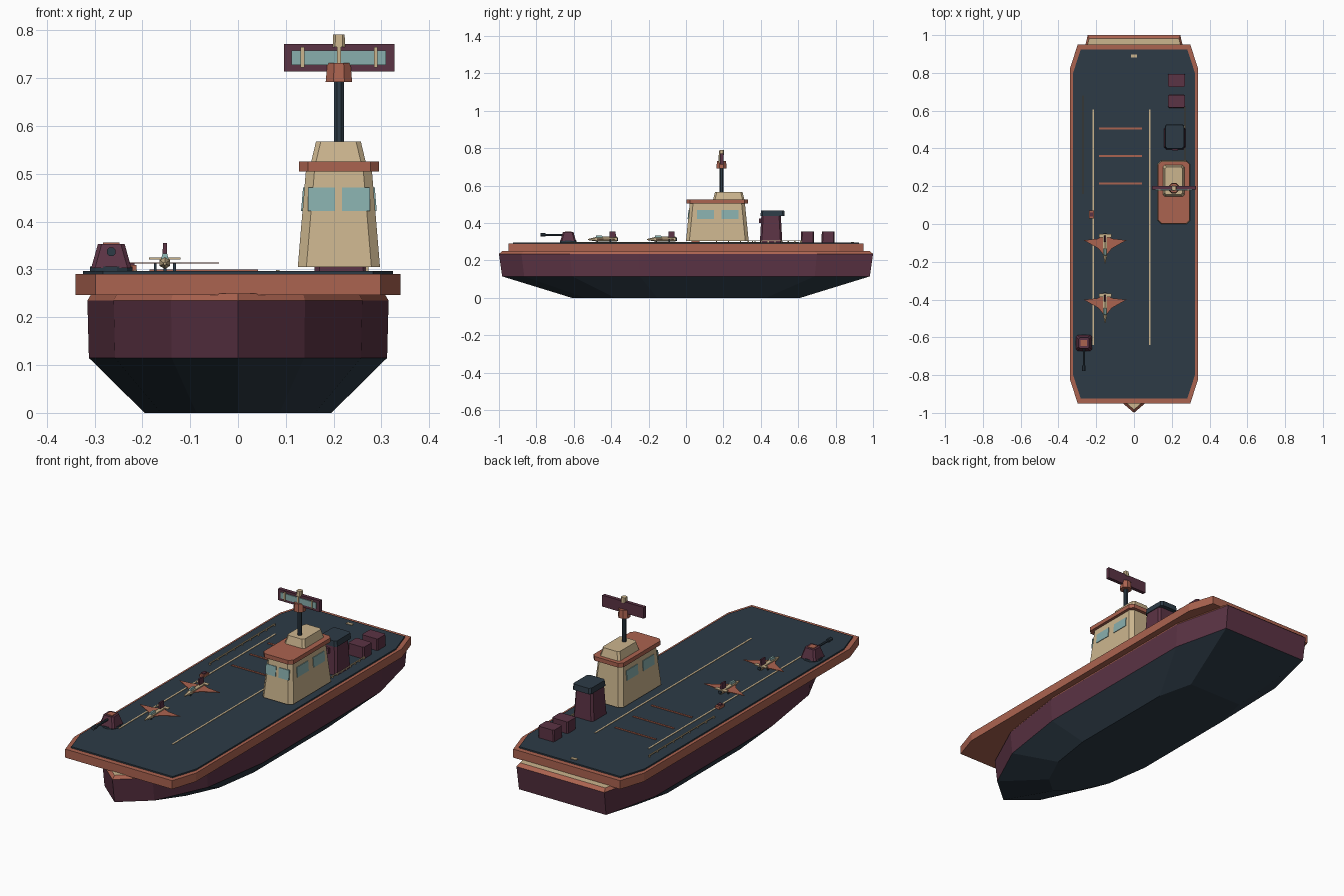
import bpy, math
from mathutils import Vector

cube = bpy.data.objects.get("Cube")
if cube:
    bpy.data.objects.remove(cube)


def material(name, rgb):
    m = bpy.data.materials.new(name)
    m.use_nodes = True
    m.diffuse_color = (*rgb, 1)
    m.node_tree.nodes["Principled BSDF"].inputs["Base Color"].default_value = (*rgb, 1)
    return m


COPPER = material("copper", (.41, .125, .08))
TAN = material("tan", (.60, .46, .27))
PLUM = material("plum", (.105, .033, .058))
NAVY = material("navy", (.026, .043, .061))
TEAL = material("teal", (.25, .43, .42))


def loft(name, rings, mats, rule=None):
    """Skin matching rings of points, cap both ends, colour faces by rule."""
    n = len(rings[0])
    verts = [p for r in rings for p in r]
    faces = [tuple(reversed(range(n)))]
    for k in range(len(rings) - 1):
        a, b = k * n, k * n + n
        faces += [(a + i, a + (i + 1) % n, b + (i + 1) % n, b + i) for i in range(n)]
    faces.append(tuple(range(len(verts) - n, len(verts))))
    mesh = bpy.data.meshes.new(name)
    mesh.from_pydata(verts, [], faces)
    mesh.update()
    for m in mats:
        mesh.materials.append(m)
    if rule:
        for f in mesh.polygons:
            f.material_index = rule(f)
    obj = bpy.data.objects.new(name, mesh)
    bpy.context.collection.objects.link(obj)
    return obj


def ring(x0, x1, y0, y1, z, c=0):
    """Rectangle at height z, with corners cut by c."""
    if not c:
        return [(x0, y0, z), (x1, y0, z), (x1, y1, z), (x0, y1, z)]
    return [(x0 + c, y0, z), (x1 - c, y0, z), (x1, y0 + c, z), (x1, y1 - c, z),
            (x1 - c, y1, z), (x0 + c, y1, z), (x0, y1 - c, z), (x0, y0 + c, z)]


def box(name, x, y, z, mat, taper=0, c=0):
    return loft(name, [ring(*x, *y, z[0], c),
                       ring(x[0] + taper, x[1] - taper, y[0] + taper, y[1] - taper, z[1], c)], [mat])


def tube(name, start, end, r, mat, sides=8, r2=None):
    start, end = Vector(start), Vector(end)
    q = (end - start).to_track_quat('Z', 'Y')
    rings = []
    for p, rad in ((start, r), (end, r if r2 is None else r2)):
        rings.append([p + q @ Vector((rad * math.cos(a), rad * math.sin(a), 0))
                      for a in (2 * math.pi * (i + .5) / sides for i in range(sides))])
    return loft(name, rings, [mat])


# Hull: one half outline, mirrored and scaled at each height
half = [(.14, -.88), (.26, -.62), (.315, -.25), (.315, .7), (.245, 1)]
outline = [(0, -1)] + half + [(-x, y) for x, y in reversed(half)]


def hull_ring(z, sx, sy):
    return [(x * sx, y * sy, z) for x, y in outline]


def hull_colour(f):
    if f.center.z < .1:
        return 0
    if f.center.z < .23:
        return 1
    return 3 if f.normal.z > .95 else 2


loft("hull", [hull_ring(0, .62, .61), hull_ring(.115, .99, .983), hull_ring(.235, 1, 1),
              hull_ring(.25, .97, .983)], [NAVY, PLUM, COPPER, TAN], hull_colour)


# Flight deck with cut corners
def deck_ring(x, y, z, cx=.042, cy=.13):
    h = [(x - cx, -y), (x, cy - y), (x, y - cy), (x - cx, y)]
    return [(a, b, z) for a, b in h + [(-a, b) for a, b in reversed(h)]]


loft("deck_rim", [deck_ring(.34, .95, .247), deck_ring(.34, .95, .29)], [COPPER])
loft("deck_surface", [deck_ring(.324, .925, .288), deck_ring(.324, .925, .297)], [NAVY])

# Deck markings and arresting wires
for x in (-.215, .083):
    box("runway_line", (x - .004, x + .004), (-.64, .605), (.296, .299), TAN)
for y in (.215, .36, .505):
    box("arresting_wire", (-.185, .042), (y - .005, y + .005), (.296, .3), COPPER)
box("stern_mark", (-.016, .016), (.882, .898), (.296, .3), TAN)

# Deck-edge rails
for x, y0, y1 in ((-.27, .16, .68), (.27, .33, .62)):
    box("rail", (x - .003, x + .003), (y0, y1), (.304, .308), TAN)
    for i in range(9):
        y = y0 + .003 + (y1 - y0 - .006) * i / 8
        box("rail_post", (x - .003, x + .003), (y - .003, y + .003), (.296, .305), TAN)

# Island tower
Z0, Z1 = .305, .507
loft("island_tower", [ring(.125, .297, 0, .335, Z0, .018), ring(.142, .28, .02, .315, Z1, .018)], [TAN])
box("island_roof", (.128, .295), (.003, .332), (.505, .526), COPPER, 0, .018)
box("bridge_top", (.153, .267), (.145, .312), (.525, .567), TAN, .01, .01)


# Windows lie on the sloping tower faces
def window(name, point, out):
    corners = [Vector(point(s, z)) for s, z in ((0, .422), (1, .422), (1, .471), (0, .471))]
    out = Vector(out) * .003
    loft(name, [[p - out for p in corners], [p + out for p in corners]], [TEAL])


def slope(z):
    return (z - Z0) / (Z1 - Z0)


for a, b in ((.146, .203), (.218, .276)):
    window("front_window", lambda s, z: (a + (b - a) * s, .02 * slope(z), z), (0, -1, 0))
for a, b in ((.06, .15), (.19, .28)):
    window("left_window", lambda s, z: (.297 - .017 * slope(z), a + (b - a) * s, z), (1, 0, 0))
    window("right_window", lambda s, z: (.125 + .017 * slope(z), b + (a - b) * s, z), (-1, 0, 0))

# Mast and radar
MX, MY = .211, .19
tube("mast", (MX, MY, .56), (MX, MY, .70), .011, NAVY)
tube("radar_hub", (MX, MY, .692), (MX, MY, .732), .03, COPPER, 8, .026)
box("radar_panel", (.096, .327), (.182, .2), (.714, .771), PLUM)
box("radar_screen", (.112, .31), (.178, .183), (.728, .758), TEAL)
for x in (.135, MX, .288):
    box("radar_rib", (x - .004, x + .004), (.174, .183), (.722, .765), TAN)
box("radar_cap", (MX - .013, MX + .013), (.177, .203), (.765, .791), TAN, .001, .005)

# Funnel
box("funnel", (.16, .272), (.395, .515), (.296, .442), PLUM, .008, .01)
box("funnel_cap", (.163, .268), (.398, .528), (.438, .466), NAVY, .003, .01)
box("funnel_vent", (.2, .232), (.39, .41), (.4, .425), PLUM)

# Deck crates
for y in (.615, .725):
    box("crate", (.18, .27), (y, y + .07), (.296, .355), PLUM, .001, .006)

# Deck gun
GX, GY = -.265, -.63
tube("turret_ring", (GX, GY, .296), (GX, GY, .306), .046, NAVY, 12)
box("turret", (GX - .042, GX + .042), (GY - .042, GY + .042), (.303, .353), PLUM, .014, .008)
box("turret_hatch", (GX - .017, GX + .017), (GY - .017, GY + .017), (.35, .356), COPPER)
tube("gun_barrel", (GX, GY - .02, .337), (GX, GY - .145, .337), .006, NAVY)
tube("gun_muzzle", (GX, GY - .12, .337), (GX, GY - .147, .337), .01, NAVY)

# Deck tractor
box("tractor", (-.237, -.212), (.03, .072), (.297, .309), COPPER)
box("tractor_cab", (-.233, -.216), (.04, .06), (.308, .315), PLUM)


# Parked aircraft, noses forward
def aircraft(cx, cy):
    def at(points, z):
        return [(cx + x, cy + y, z) for x, y in points]

    wing = [(0, -.075), (.035, -.03), (.113, .014), (.04, .022), (0, .04),
            (-.04, .022), (-.113, .014), (-.035, -.03)]
    loft("wing", [at(wing, .312), at(wing, .315)], [COPPER])
    tube("fuselage", (cx, cy + .045, .314), (cx, cy - .06, .314), .013, TAN, 6)
    tube("nose", (cx, cy - .06, .314), (cx, cy - .108, .312), .013, TAN, 6, .003)
    tube("exhaust", (cx, cy + .04, .314), (cx, cy + .052, .314), .009, NAVY, 6)
    box("tailplane", (cx - .033, cx + .033), (cy + .028, cy + .046), (.321, .325), TAN)
    box("tail_fin", (cx - .005, cx + .005), (cy + .005, cy + .04), (.322, .355), PLUM, .001)
    box("canopy", (cx - .008, cx + .008), (cy - .068, cy - .03), (.32, .333), TEAL, .003)
    for x, y in ((0, -.06), (-.02, .01), (.02, .01)):
        box("landing_gear", (cx + x - .003, cx + x + .003), (cy + y - .004, cy + y + .004),
            (.296, .313), NAVY)


for y in (-.1, -.415):
    aircraft(-.153, y)
